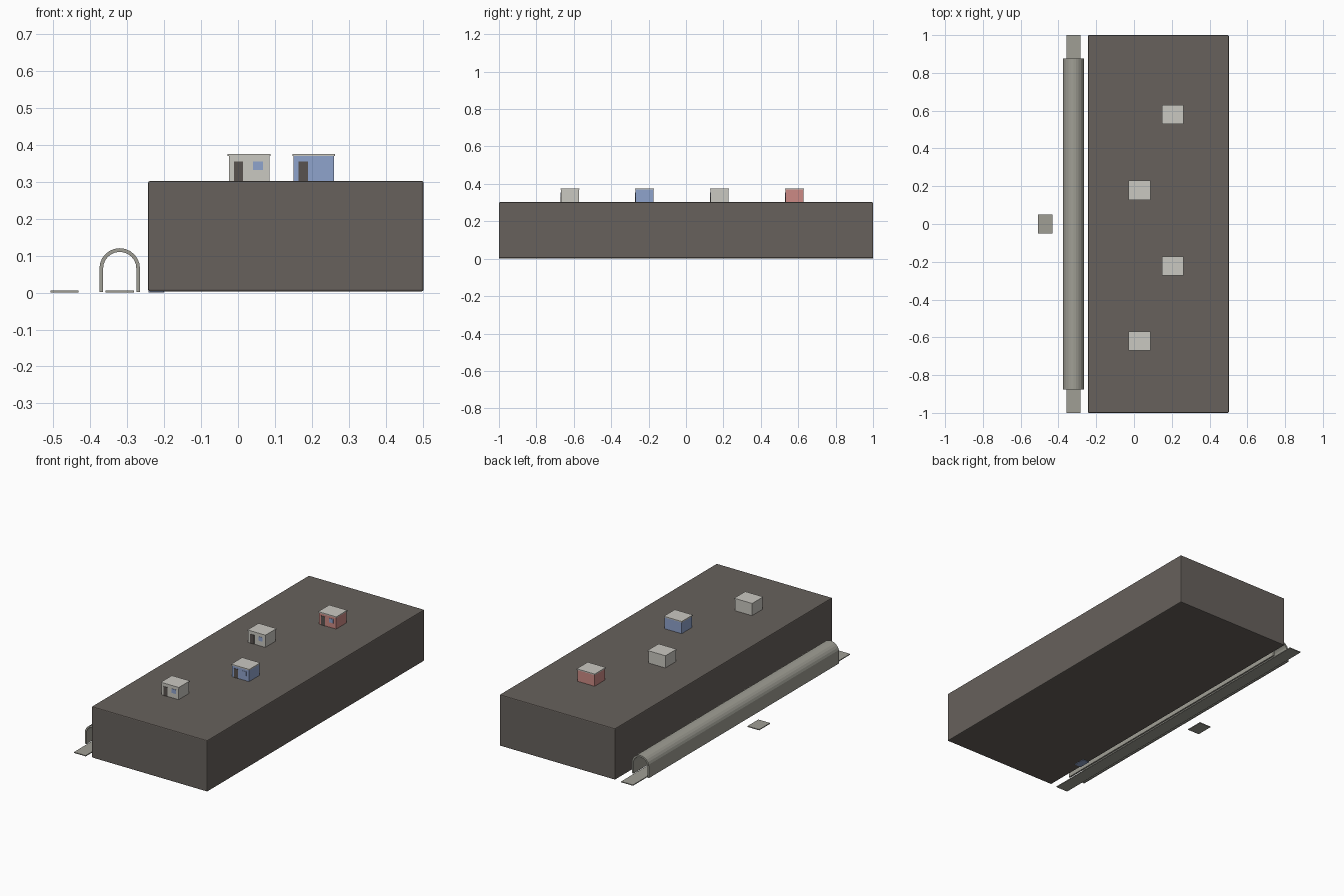
import bpy, bmesh, math

if "Cube" in bpy.data.objects:
    bpy.data.objects.remove(bpy.data.objects["Cube"])


def material(name, r, g, b):
    lin = lambda c: ((c / 255 + 0.055) / 1.055) ** 2.4
    m = bpy.data.materials.new(name)
    m.diffuse_color = (lin(r), lin(g), lin(b), 1)
    m.use_nodes = True
    m.node_tree.nodes["Principled BSDF"].inputs["Base Color"].default_value = m.diffuse_color
    return m


ROCK = material("dark rock", 103, 97, 92)
CONCRETE = material("concrete grey", 160, 159, 149)
WHITE = material("off white", 202, 200, 193)
BLUE = material("soft blue", 143, 163, 204)
RED = material("soft red", 204, 138, 133)
DOOR = material("door brown", 88, 82, 78)


def finish(name, bm, mat):
    bmesh.ops.recalc_face_normals(bm, faces=bm.faces)
    me = bpy.data.meshes.new(name)
    bm.to_mesh(me)
    bm.free()
    me.materials.append(mat)
    ob = bpy.data.objects.new(name, me)
    bpy.context.collection.objects.link(ob)
    return ob


def box(name, x, y, z, mat):
    """Box from (min, max) ranges on each axis."""
    bm = bmesh.new()
    bmesh.ops.create_cube(bm, size=1)
    for v in bm.verts:
        v.co = [r[0] + (c + 0.5) * (r[1] - r[0]) for c, r in zip(v.co, (x, y, z))]
    return finish(name, bm, mat)


# Raised plateau with a small softened edge
plateau = box("plateau", (-0.243, 0.502), (-1, 1), (0.003, 0.302), ROCK)
bev = plateau.modifiers.new("soft_edge", "BEVEL")
bev.width = 0.005
bev.segments = 2

# Roadway running through the tunnel, side pad, and small blue plate underneath
box("roadway", (-0.358, -0.282), (-1, 1), (0, 0.005), CONCRETE)
box("side_pad", (-0.507, -0.432), (-0.05, 0.05), (0, 0.005), CONCRETE)
box("blue_plate", (-0.242, -0.20), (-0.745, -0.675), (0, 0.006), BLUE)

# Arched tunnel shell: outer and inner profile joined and extruded along y
CX, SPRING, SEG = -0.32, 0.065, 12


def arch(r):
    pts = [(CX + r, 0.002)]
    for i in range(SEG + 1):
        a = math.pi * i / SEG
        pts.append((CX + r * math.cos(a), SPRING + r * math.sin(a)))
    return pts + [(CX - r, 0.002)]


bm = bmesh.new()
outer, inner = ([bm.verts.new((x, -0.875, z)) for x, z in arch(r)] for r in (0.055, 0.045))
faces = [bm.faces.new((outer[i], outer[i + 1], inner[i + 1], inner[i]))
         for i in range(len(outer) - 1)]
ext = bmesh.ops.extrude_face_region(bm, geom=faces, use_keep_orig=True)
for g in ext["geom"]:
    if isinstance(g, bmesh.types.BMVert):
        g.co.y = 0.877
finish("tunnel_arch", bm, CONCRETE)


# Small flat-roofed houses on the plateau, with door and window on the front
def house(i, x, y, mat):
    n = f"house_{i}_"
    f = y - 0.048
    box(n + "walls", (x - 0.055, x + 0.055), (f, y + 0.048), (0.301, 0.37), mat)
    box(n + "roof", (x - 0.058, x + 0.058), (y - 0.051, y + 0.051), (0.369, 0.375), WHITE)
    box(n + "door", (x - 0.041, x - 0.016), (f - 0.002, f + 0.002), (0.301, 0.355), DOOR)
    box(n + "window", (x + 0.011, x + 0.038), (f - 0.002, f + 0.002), (0.331, 0.355), BLUE)


for i, (y, mat) in enumerate([(-0.62, WHITE), (-0.222, BLUE), (0.178, WHITE), (0.58, RED)], 1):
    house(i, 0.03 if i % 2 else 0.205, y, mat)
